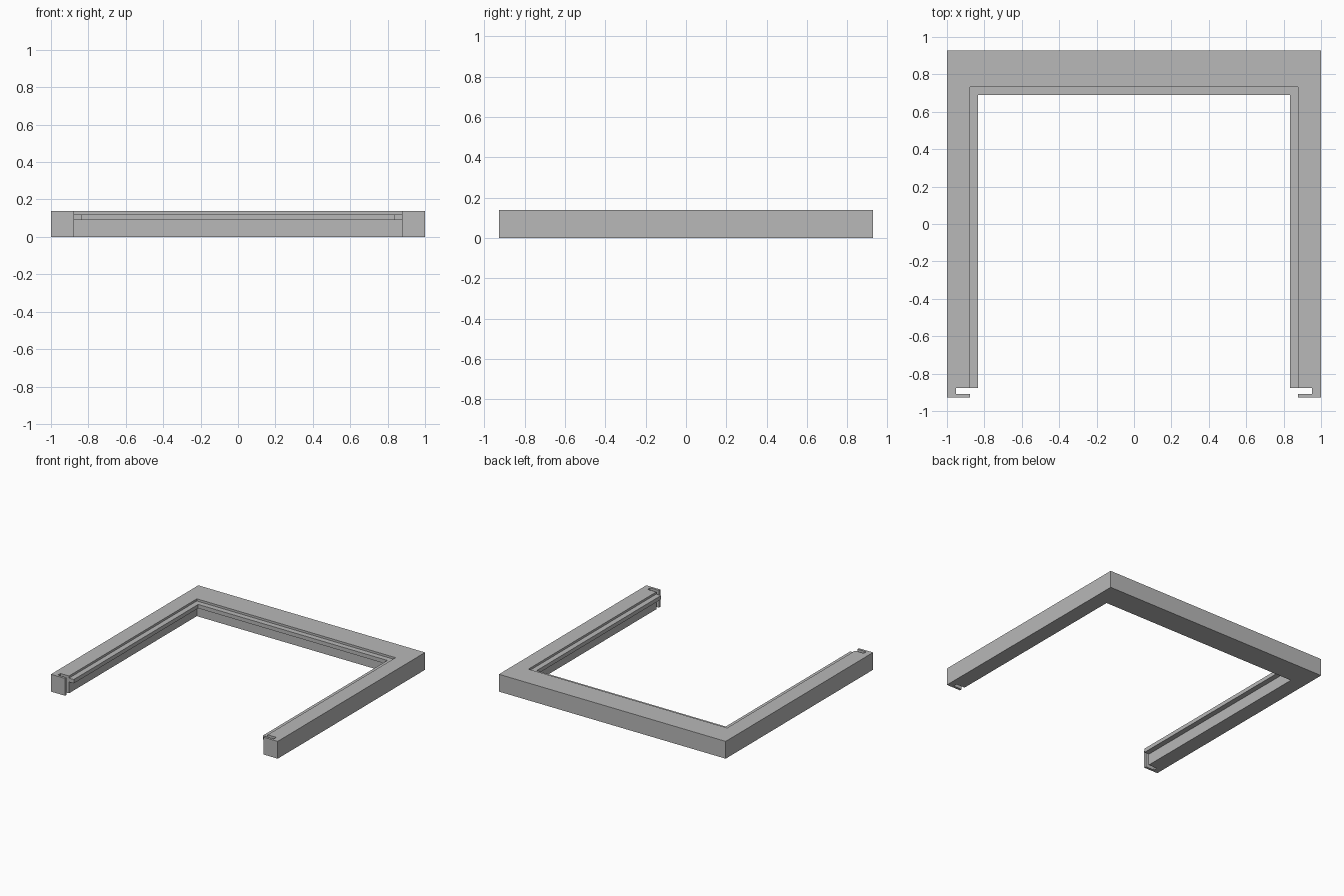
import bpy
import bmesh

if "Cube" in bpy.data.objects:
    bpy.data.objects.remove(bpy.data.objects["Cube"], do_unlink=True)

GREY = (0.48, 0.48, 0.48, 1.0)
grey = bpy.data.materials.new("plain grey")
grey.use_nodes = True
grey.diffuse_color = GREY
grey.node_tree.nodes["Principled BSDF"].inputs["Base Color"].default_value = GREY

# Main dimensions
OUTER_X, OUTER_Y, HEIGHT = 1.0, 0.928, 0.138
INNER_X, INNER_Y = 0.876, 0.733
LIP_X, LIP_Y, LIP_LOW, LIP_HIGH = 0.834, 0.69, 0.09, 0.121
SLOT_X, SLOT_BACK, SLOT_FRONT = 0.952, -0.877, -0.909


def mirrored_prism(name, half_outline, z_low, z_high):
    """Mirror a half outline across x = 0 and extrude it upward."""
    outline = half_outline + [(-x, y) for x, y in reversed(half_outline)]
    bm = bmesh.new()
    base = bm.faces.new([bm.verts.new((x, y, z_low)) for x, y in outline])
    grown = bmesh.ops.extrude_face_region(bm, geom=[base])["geom"]
    top = [v for v in grown if isinstance(v, bmesh.types.BMVert)]
    bmesh.ops.translate(bm, verts=top, vec=(0, 0, z_high - z_low))
    if not any(f.is_valid and all(v.co.z == base.verts[0].co.z for v in f.verts)
               for f in bm.faces):
        bm.faces.new([v for v in bm.verts if v not in top])
    bmesh.ops.recalc_face_normals(bm, faces=bm.faces)
    mesh = bpy.data.meshes.new(name)
    bm.to_mesh(mesh)
    bm.free()
    mesh.materials.append(grey)
    obj = bpy.data.objects.new(name, mesh)
    bpy.context.collection.objects.link(obj)
    return obj


# Three-sided frame with an open slot near the end of each arm
frame = mirrored_prism("frame", [
    (OUTER_X, OUTER_Y), (OUTER_X, -OUTER_Y), (INNER_X, -OUTER_Y),
    (INNER_X, SLOT_FRONT), (SLOT_X, SLOT_FRONT), (SLOT_X, SLOT_BACK),
    (INNER_X, SLOT_BACK), (INNER_X, INNER_Y)], 0, HEIGHT)

# Thin lip around the inside, rooted in the frame walls
ROOT = 0.03
lip = mirrored_prism("inner_lip", [
    (INNER_X + ROOT, INNER_Y + ROOT), (INNER_X + ROOT, SLOT_BACK),
    (LIP_X, SLOT_BACK), (LIP_X, LIP_Y)], LIP_LOW, LIP_HIGH)
lip.hide_render = True

# Join the lip to the frame as one clean solid
union = frame.modifiers.new("join_lip", 'BOOLEAN')
union.operation = 'UNION'
union.solver = 'EXACT'
union.object = lip
bpy.context.view_layer.objects.active = frame
frame.select_set(True)
bpy.ops.object.modifier_apply(modifier=union.name)
bpy.data.objects.remove(lip, do_unlink=True)
